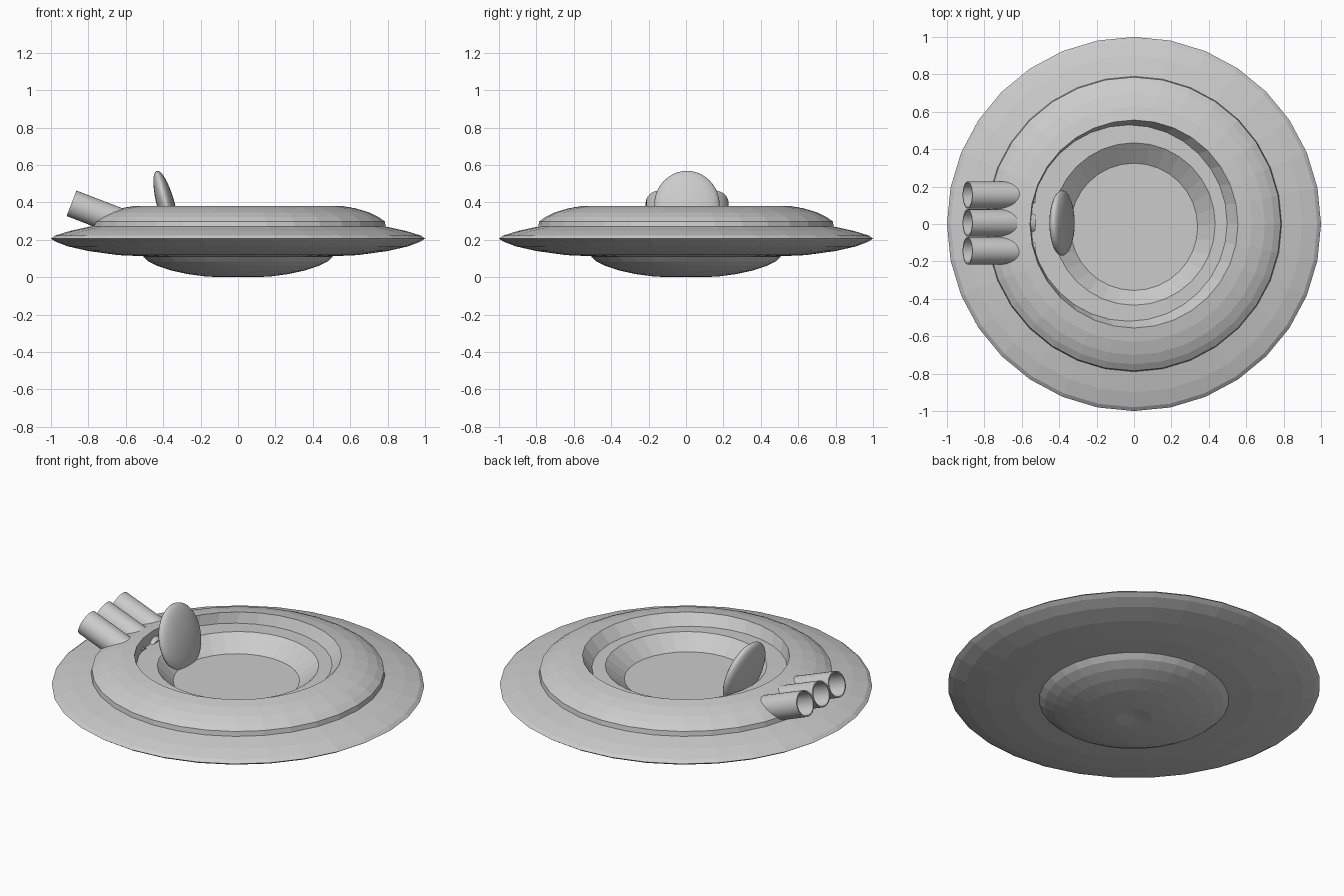
import bpy, bmesh, math
from mathutils import Matrix, Vector

if "Cube" in bpy.data.objects:
    bpy.data.objects.remove(bpy.data.objects["Cube"])


def finish(name, bm, smooth=False):
    bmesh.ops.recalc_face_normals(bm, faces=bm.faces)
    mesh = bpy.data.meshes.new(name)
    bm.to_mesh(mesh)
    bm.free()
    obj = bpy.data.objects.new(name, mesh)
    bpy.context.collection.objects.link(obj)
    if smooth:
        bpy.context.view_layer.objects.active = obj
        obj.select_set(True)
        bpy.ops.object.shade_smooth_by_angle(angle=math.radians(40))
        obj.select_set(False)
    return obj


def lathe(name, profile, sides=32, matrix=Matrix(), smooth=False):
    """Revolve (radius, z[, centre x, centre y]) points; radius 0 makes a pole."""
    bm = bmesh.new()
    rings = []
    for r, z, *c in profile:
        cx, cy = c or (0, 0)
        n = sides if r > 0 else 1
        rings.append([bm.verts.new(matrix @ Vector((
            cx + r * math.cos(math.tau * i / sides),
            cy + r * math.sin(math.tau * i / sides), z))) for i in range(n)])
    for a, b in zip(rings, rings[1:]):
        for i in range(sides):
            j = (i + 1) % sides
            if len(a) == 1:
                bm.faces.new((a[0], b[i], b[j]))
            elif len(b) == 1:
                bm.faces.new((a[i], a[j], b[0]))
            else:
                bm.faces.new((a[i], a[j], b[j], b[i]))
    return finish(name, bm, smooth)


# Wide saucer disc
lathe("saucer_disc", [(0.50, 0.112), (0.64, 0.118), (0.80, 0.14), (0.91, 0.165),
                      (0.975, 0.19), (1.0, 0.206), (0.98, 0.222),
                      (0.90, 0.247), (0.785, 0.272)])

# Rounded belly with a small central dimple
lathe("underbelly", [(0.51, 0.112), (0.48, 0.085), (0.43, 0.06), (0.36, 0.037),
                     (0.27, 0.017), (0.18, 0.005), (0.10, 0.0), (0, 0.015)])

# Raised upper body, with the stepped cockpit well sunk in it
lathe("upper_body", [(0.79, 0.268), (0.785, 0.298), (0.75, 0.323), (0.70, 0.347),
                     (0.63, 0.368), (0.556, 0.381)])
lathe("cockpit_well", [(0.556, 0.381), (0.525, 0.32, -0.027, 0.005), (0.434, 0.322),
                       (0.34, 0.24, 0, -0.015), (0, 0.24, 0, -0.015)])

# Seat back: flattened ellipsoid leaning backwards
bm = bmesh.new()
bmesh.ops.create_uvsphere(bm, u_segments=32, v_segments=20, radius=1)
bmesh.ops.transform(bm, verts=bm.verts, matrix=(
    Matrix.Translation((-0.385, 0.005, 0.385))
    @ Matrix.Rotation(math.radians(-15), 4, 'Y')
    @ Matrix.Diagonal((0.048, 0.175, 0.19, 1))))
finish("seat_back", bm, smooth=True)

# Three hollow exhaust tubes, tilted up towards the rear
tilt = Matrix.Rotation(math.radians(90 + 21), 4, 'Y')
for k, y in enumerate((-0.143, 0.006, 0.155)):
    place = Matrix.Translation((-0.89, y, 0.395)) @ tilt
    lathe(f"exhaust_tube_{k + 1}", [(0, 0.25), (0.066, 0.25), (0.066, 0), (0.073, 0),
                                    (0.073, 0.364), (0, 0.364)],
          matrix=place, smooth=True)
